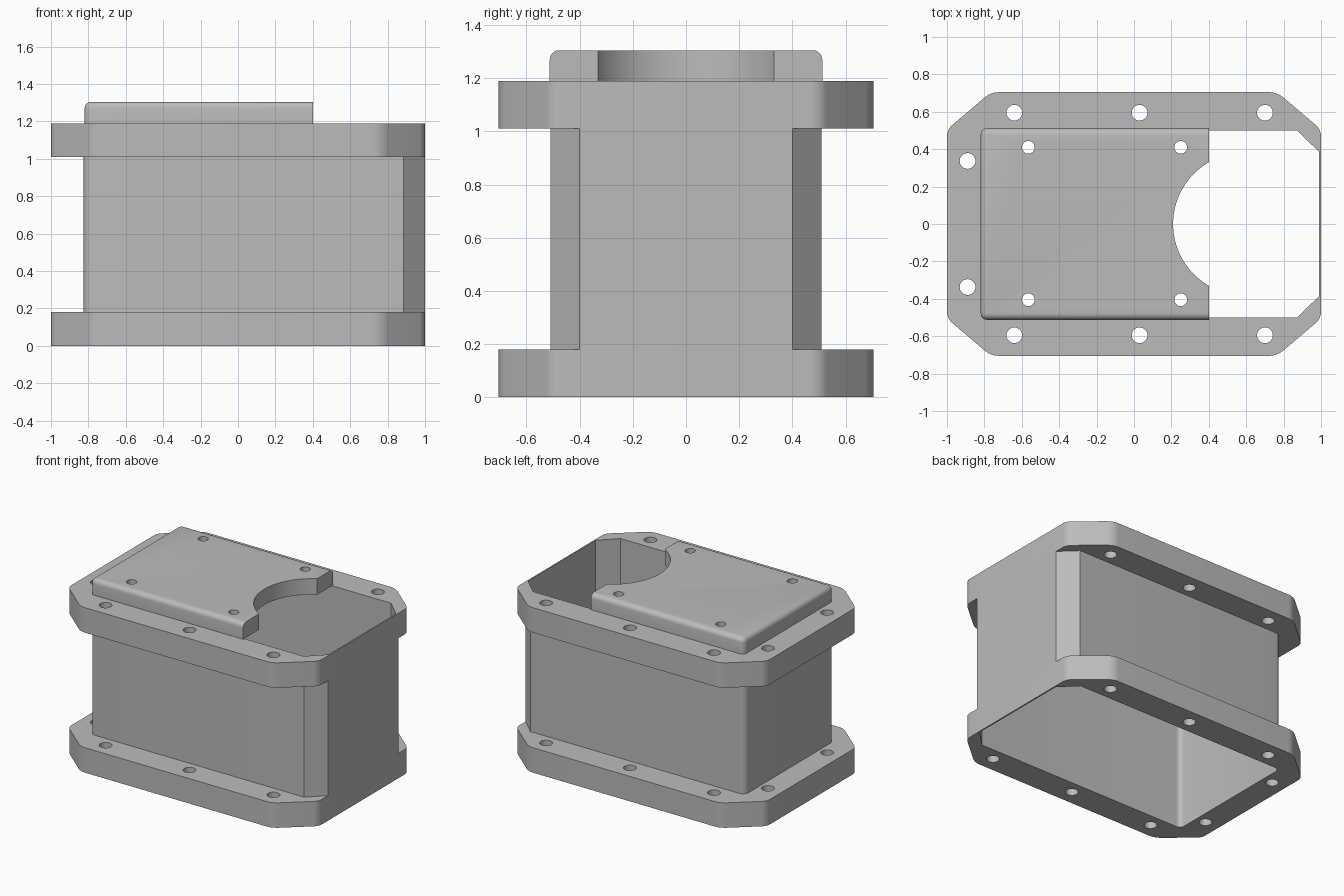
import bpy, bmesh, math
from mathutils import Vector

cube = bpy.data.objects.get("Cube")
if cube:
    bpy.data.objects.remove(cube, do_unlink=True)

grey = bpy.data.materials.new("plain grey")
grey.use_nodes = True
COLOUR = (0.5, 0.5, 0.5, 1)
grey.diffuse_color = COLOUR
grey.node_tree.nodes["Principled BSDF"].inputs["Base Color"].default_value = COLOUR


def mirrored(half):
    """Close a half outline (y > 0, from -x to +x) with its mirror image."""
    return half + [(x, -y, r) for x, y, r in reversed(half)]


def fillet(outline, steps=6):
    """Round each (x, y, radius) corner with an arc."""
    result = []
    for i, (x, y, r) in enumerate(outline):
        p = Vector((x, y))
        if r == 0:
            result.append(p)
            continue
        a = (Vector(outline[i - 1][:2]) - p).normalized()
        b = (Vector(outline[(i + 1) % len(outline)][:2]) - p).normalized()
        half = a.angle(b) / 2
        centre = p + (a + b).normalized() * (r / math.sin(half))
        start = p + a * (r / math.tan(half)) - centre
        end = p + b * (r / math.tan(half)) - centre
        sweep = start.angle_signed(end)
        for k in range(steps + 1):
            t = -sweep * k / steps
            c, s = math.cos(t), math.sin(t)
            result.append(centre + Vector((start.x * c - start.y * s, start.x * s + start.y * c)))
    return result


def add_object(name, bm):
    bmesh.ops.recalc_face_normals(bm, faces=bm.faces)
    mesh = bpy.data.meshes.new(name)
    bm.to_mesh(mesh)
    bm.free()
    mesh.materials.append(grey)
    obj = bpy.data.objects.new(name, mesh)
    bpy.context.collection.objects.link(obj)
    return obj


def prism(name, points, z0, z1):
    bm = bmesh.new()
    face = bm.faces.new([bm.verts.new((p[0], p[1], z0)) for p in points])
    top = bmesh.ops.extrude_face_region(bm, geom=[face])["geom"]
    bmesh.ops.translate(bm, vec=(0, 0, z1 - z0), verts=[v for v in top if isinstance(v, bmesh.types.BMVert)])
    return add_object(name, bm)


def cylinder(x, y, r, sides=32):
    turn = [2 * math.pi * i / sides for i in range(sides)]
    return prism("cutter", [(x + r * math.cos(t), y + r * math.sin(t)) for t in turn], -0.2, 1.6)


def cut(obj, cutters):
    for c in cutters:
        c.hide_render = True
        mod = obj.modifiers.new("cut", "BOOLEAN")
        mod.operation, mod.solver, mod.object = "DIFFERENCE", "EXACT", c
    bpy.context.view_layer.update()
    graph = bpy.context.evaluated_depsgraph_get()
    mesh = bpy.data.meshes.new_from_object(obj.evaluated_get(graph))
    obj.modifiers.clear()
    obj.data = mesh
    for c in cutters:
        bpy.data.objects.remove(c, do_unlink=True)


flange_outline = fillet(mirrored([(-1, 0.505, 0.08), (-0.765, 0.705, 0.12),
                                  (0.765, 0.705, 0.12), (1, 0.505, 0.08)]))
wall_outline = fillet(mirrored([(-0.825, 0.51, 0.045), (0.885, 0.51, 0), (1, 0.4, 0)]))
cavity_outline = fillet(mirrored([(-0.815, 0.5, 0.035), (0.872, 0.5, 0), (0.99, 0.385, 0)]))


def cavity():
    return prism("cutter", cavity_outline, -0.2, 1.6)


# Thin wall between the flanges
body_wall = prism("body_wall", wall_outline, 0.18, 1.01)
cut(body_wall, [cavity()])

# Bolted flanges
bolts = [(x, s * 0.595) for x in (-0.64, 0.03, 0.7) for s in (-1, 1)]
bolts += [(-0.89, s * 0.337) for s in (-1, 1)]
parts = [body_wall]
for name, z0, z1 in (("lower_flange", 0, 0.18), ("upper_flange", 1.01, 1.19)):
    flange = prism(name, flange_outline, z0, z1)
    cut(flange, [cavity()] + [cylinder(x, y, 0.042) for x, y in bolts])
    parts.append(flange)

# Lid with rounded rim, round cut-out and screw holes
bm = bmesh.new()
bmesh.ops.create_cube(bm, size=1)
for v in bm.verts:
    v.co = ((v.co.x * 1.22) - 0.21, v.co.y * 1.025, 1.2475 + v.co.z * 0.115)
rim = []
for e in bm.edges:
    mid = (e.verts[0].co + e.verts[1].co) / 2
    upright = abs(e.verts[0].co.z - e.verts[1].co.z) > 0.1
    if mid.x < 0.3 and (upright or mid.z > 1.3):
        rim.append(e)
bmesh.ops.bevel(bm, geom=rim, offset=0.035, segments=5, profile=0.5, affect="EDGES")
lid = add_object("lid", bm)
screws = [cylinder(x, y, 0.034) for x in (-0.565, 0.25) for y in (-0.405, 0.41)]
cut(lid, [cylinder(0.59, 0, 0.381, 96)] + screws)
parts.append(lid)

bpy.ops.object.select_all(action="DESELECT")
for obj in parts:
    obj.select_set(True)
bpy.context.view_layer.objects.active = lid
bpy.ops.object.shade_smooth_by_angle(angle=math.radians(30))
